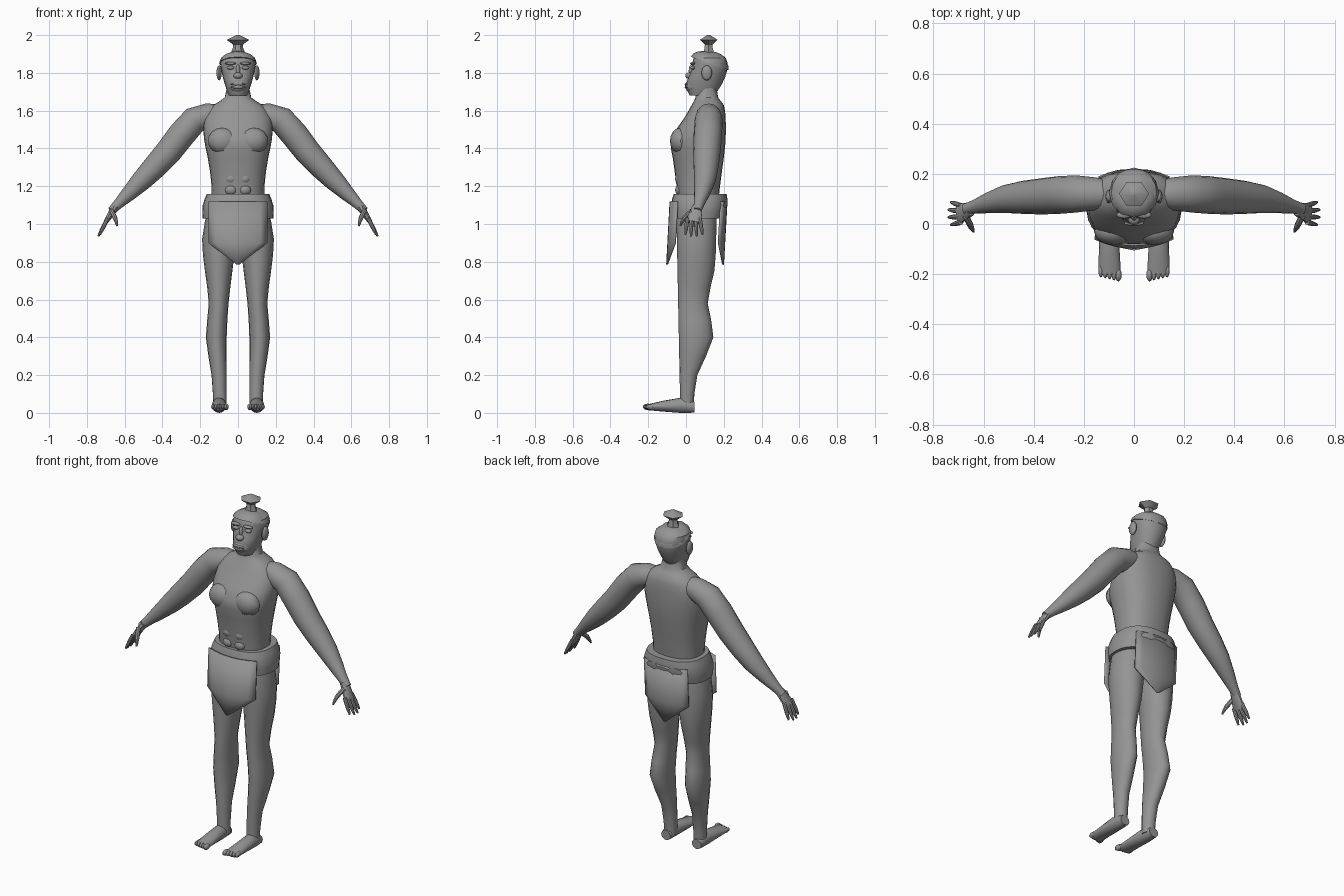
import bpy, bmesh, math
from mathutils import Vector, Matrix

cube = bpy.data.objects.get("Cube")
if cube:
    bpy.data.objects.remove(cube)

grey = bpy.data.materials.new("plain_grey")
grey.use_nodes = True
colour = (0.3, 0.3, 0.3, 1)
grey.diffuse_color = colour
grey.node_tree.nodes["Principled BSDF"].inputs["Base Color"].default_value = colour
parts = []
FORWARD, BACKWARD, UP = Vector((0, -1, 0)), Vector((0, 1, 0)), Vector((0, 0, 1))


def finish(name, bm, mirror=False):
    bmesh.ops.recalc_face_normals(bm, faces=bm.faces)
    mesh = bpy.data.meshes.new(name)
    bm.to_mesh(mesh)
    bm.free()
    mesh.materials.append(grey)
    obj = bpy.data.objects.new(name, mesh)
    bpy.context.collection.objects.link(obj)
    if mirror:
        obj.modifiers.new("mirror", "MIRROR").use_mirror_merge = False
    parts.append(obj)
    return obj


def refine(rows):
    """Add a smoothly interpolated section between each pair of sections."""
    padded = [rows[0], *rows, rows[-1]]
    result = []
    for before, start, end, after in zip(padded, padded[1:], padded[2:], padded[3:]):
        result += [start, (start + end) * 0.5 + (start + end - before - after) / 16]
    return result + [rows[-1]]


def loft(name, rows, ref, axis=None, sides=16, power=2, mirror=False, rounded=True):
    """Skin of rings; each row is x, y, z, half width, half size along ref."""
    rows = [Vector(row) for row in rows]
    if rounded:
        rows = refine(rows)
    bm = bmesh.new()
    centres = [Vector(row[:3]) for row in rows]
    rings = []
    for i, row in enumerate(rows):
        following = centres[min(i + 1, len(rows) - 1)]
        tangent = axis or following - centres[max(i - 1, 0)]
        tangent = tangent.normalized()
        along = (ref - tangent * ref.dot(tangent)).normalized()
        across = along.cross(tangent)
        ring = []
        for k in range(sides):
            angle = math.tau * k / sides
            c, s = math.cos(angle), math.sin(angle)
            c = math.copysign(abs(c) ** (2 / power), c)
            s = math.copysign(abs(s) ** (2 / power), s)
            ring.append(bm.verts.new(centres[i] + across * c * row[3] + along * s * row[4]))
        rings.append(ring)
    for low, high in zip(rings, rings[1:]):
        for k in range(sides):
            j = (k + 1) % sides
            bm.faces.new((low[k], low[j], high[j], high[k]))
    bm.faces.new(rings[0][::-1])
    bm.faces.new(rings[-1])
    return finish(name, bm, mirror)


def column(name, rows, **options):
    """Upright skin; each row is z, inner x, outer x, front y, back y."""
    rings = [((inner + outer) / 2, (front + back) / 2, z, (outer - inner) / 2, (back - front) / 2)
             for z, inner, outer, front, back in rows]
    return loft(name, rings, BACKWARD, axis=UP, **options)


def body(name, rows, **options):
    """Centred column; each row is z, half width, front y, back y."""
    return column(name, [(z, -w, w, front, back) for z, w, front, back in rows], **options)


def blob(name, place, size, mirror=False):
    bm = bmesh.new()
    bmesh.ops.create_uvsphere(bm, u_segments=12, v_segments=8, radius=1)
    matrix = Matrix.Translation(place) @ Matrix.Diagonal((*size, 1))
    bmesh.ops.transform(bm, matrix=matrix, verts=bm.verts)
    return finish(name, bm, mirror)


def flap(name, width, top_y, tip_y, bend):
    """Hanging cloth with straight sides, a pointed end and edges curving around the hips."""
    bm = bmesh.new()
    top, corner, tip = 1.12, 0.9, 0.785
    grid = []
    for z, half in ((top, width), (corner, width), (tip, 0.004)):
        y = top_y + (tip_y - top_y) * (top - z) / (top - tip)
        xs = [half * k / 4 for k in range(-4, 5)]
        grid.append([bm.verts.new((x, y + bend * x * x, z)) for x in xs])
    for high, low in zip(grid, grid[1:]):
        for k in range(len(low) - 1):
            bm.faces.new((high[k], low[k], low[k + 1], high[k + 1]))
    solid = finish(name, bm).modifiers.new("thickness", "SOLIDIFY")
    solid.thickness, solid.offset = 0.01, 0


# Trunk and neck
body("torso", [
    (1, .14, -.03, .16), (1.2, .14, -.05, .18), (1.35, .16, -.07, .2), (1.45, .18, -.08, .21),
    (1.56, .18, -.01, .21), (1.63, .13, .03, .2), (1.67, .07, .05, .17), (1.75, .06, .06, .16)],
    sides=24, power=2.4)
blob("chest_muscle", (.08, -.03, 1.44), (.08, .055, .07), mirror=True)
for z in (1.18, 1.24, 1.3):
    blob("stomach_muscle", (.037, -.03, z), (.034, .028, .03), mirror=True)

# Head and face
body("head", [
    (1.68, .05, .02, .15), (1.74, .07, 0, .19), (1.82, .09, .03, .22),
    (1.88, .09, .04, .21), (1.91, .03, .08, .16)], sides=20, power=2.2)
blob("muzzle", (0, .03, 1.73), (.05, .035, .035))
for z in (1.724, 1.74):
    blob("lip", (0, .003, z), (.04, .01, .007))
blob("nose", (0, .02, 1.785), (.025, .024, .018))
blob("nose_bridge", (0, .03, 1.81), (.012, .016, .035))
blob("eye", (.04, .037, 1.827), (.02, .013, .01), mirror=True)
blob("brow", (.04, .036, 1.85), (.03, .014, .008), mirror=True)
blob("ear", (.1, .11, 1.8), (.014, .028, .04), mirror=True)

# Hair cap sloping down at the back, and topknot
slope = Vector((0, .33, .94))
cap_rings = []
for step in range(5):
    angle = step * .35
    radius = .1 * math.cos(angle)
    middle = Vector((0, .125, 1.85)) + slope * .06 * math.sin(angle)
    cap_rings.append((*middle, radius, radius * 1.05))
loft("hair_cap", cap_rings, BACKWARD, axis=slope, sides=12, rounded=False)
knot_profile = ((1.9, .04), (1.93, .028), (1.95, .026), (1.975, .06), (2, .01))
loft("topknot", [(0, .12, z, radius, radius * .9) for z, radius in knot_profile],
     BACKWARD, sides=6, rounded=False)

# Arms
arm_path = ((.1, .12, 1.58, .055), (.23, .12, 1.55, .072), (.37, .11, 1.38, .07),
            (.51, .1, 1.23, .055), (.63, .07, 1.11, .028), (.67, .06, 1.07, .022))
loft("arm", [(*row, row[-1] * 1.03) for row in arm_path], BACKWARD, mirror=True)

# Hands with spread fingers
loft("palm", [(.65, .06, 1.09, .022, .028), (.7, .04, 1.01, .012, .043)],
     BACKWARD, sides=10, mirror=True)
for k in range(4):
    spread = k - 1.5
    knuckle = Vector((.69, .04 + spread * .022, 1.03))
    reach = abs(spread) * .01
    tip = Vector((.745 - reach, .042 + spread * .03, .93 + reach))
    rings = [(*knuckle.lerp(tip, t), size, size) for t, size in ((0, .011), (.6, .01), (1, .005))]
    loft("finger", rings, BACKWARD, sides=8, mirror=True)
loft("thumb", [(.67, .03, 1.07, .013, .013), (.65, -.01, 1.03, .012, .012),
               (.64, -.03, .99, .005, .005)], BACKWARD, sides=8, mirror=True)

# Legs, with a straight front line and a shaped calf and thigh behind
leg_sections = ((.03, .06, .13, .04), (.2, .06, .14, .06), (.4, .06, .17, .145),
                (.58, .05, .155, .115), (.75, .03, .175, .15), (.92, .01, .19, .16),
                (1.08, 0, .16, .16))
column("leg", [(z, inner, outer, -.03 - .02 * z, back) for z, inner, outer, back in leg_sections],
       mirror=True)

# Feet and toes
loft("foot", [(.1, .045, .03, .03, .028), (.1, -.03, .04, .038, .04), (.097, -.2, .03, .045, .016)],
     UP, axis=FORWARD, mirror=True)
for k in range(5):
    size = .01 if k else .013
    blob("toe", (.062 + .0175 * k, -.203 + .004 * k, .032), (size, .026, size + .004), mirror=True)

# Loincloth
body("waist_wrap", [(1.03, .187, -.07, .2), (1.1, .187, -.08, .22), (1.16, .165, -.065, .215)],
     sides=24, power=2.5)
flap("front_flap", width=.155, top_y=-.082, tip_y=-.1, bend=1.5)
flap("back_flap", width=.14, top_y=.215, tip_y=.196, bend=-1.5)

# Smooth shading with crisp edges
for obj in bpy.context.selected_objects:
    obj.select_set(False)
for obj in parts:
    obj.select_set(True)
bpy.context.view_layer.objects.active = parts[0]
bpy.ops.object.shade_smooth_by_angle(angle=math.radians(40))
